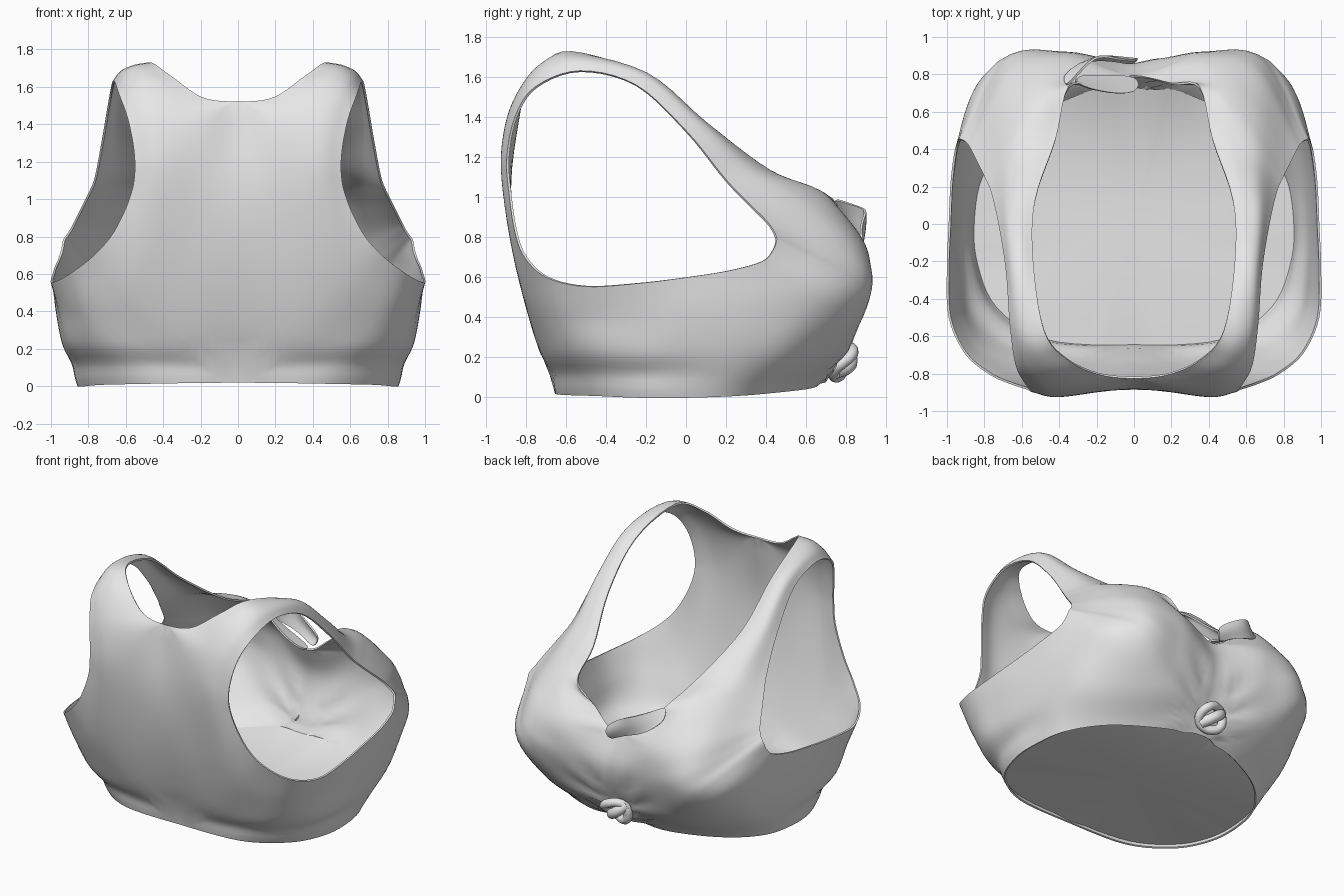
import bpy, bmesh, math
from mathutils import Vector as V

if "Cube" in bpy.data.objects:
    bpy.data.objects.remove(bpy.data.objects["Cube"])

cloth = bpy.data.materials.new("grey_cloth")
cloth.diffuse_color = (0.8, 0.8, 0.8, 1)
cloth.use_nodes = True
cloth.node_tree.nodes["Principled BSDF"].inputs["Base Color"].default_value = cloth.diffuse_color

# Guide loops of one half, running underarm > front > shoulder > back
armhole_edge = [
    (.985, 0, .6), (.975, .22, .635), (.955, .38, .68), (.94, .43, .73), (.93, .45, .78),
    (.91, .445, .81), (.89, .43, .84), (.87, .4, .88), (.83, .32, .96), (.79, .24, 1.04),
    (.76, .17, 1.12), (.72, 0, 1.33), (.68, -.25, 1.56), (.66, -.53, 1.63), (.63, -.75, 1.55),
    (.58, -.85, 1.4), (.55, -.89, 1.2), (.57, -.88, 1.03), (.66, -.85, .83), (.77, -.8, .7),
    (.9, -.69, .6), (.985, -.5, .556), (.995, -.25, .57)]
inner_guide = [
    (.97, 0, .42), (.95, .3, .44), (.9, .55, .47), (.83, .74, .5), (.74, .85, .54),
    (.69, .88, .6), (.67, .865, .69), (.66, .79, .82), (.66, .63, .96), (.66, .47, 1.06),
    (.66, .3, 1.16), (.67, .06, 1.38), (.65, -.22, 1.61), (.62, -.55, 1.68), (.57, -.74, 1.62),
    (.48, -.86, 1.47), (.42, -.915, 1.26), (.43, -.91, 1.03), (.5, -.85, .68), (.6, -.77, .45),
    (.82, -.67, .42), (.93, -.48, .4), (.96, -.24, .4)]
outer_guide = [
    (.93, 0, .22), (.9, .3, .22), (.82, .52, .22), (.62, .71, .23), (.42, .82, .28),
    (.37, .89, .45), (.36, .915, .6), (.36, .89, .76), (.46, .77, .93), (.5, .64, 1.04),
    (.53, .4, 1.14), (.6, .1, 1.37), (.6, -.2, 1.62), (.56, -.57, 1.71), (.48, -.74, 1.65),
    (.35, -.84, 1.51), (.2, -.88, 1.37), (.2, -.89, 1.03), (.25, -.83, .6), (.33, -.72, .22),
    (.68, -.65, .22), (.87, -.47, .22), (.92, -.23, .2)]
hem_and_neck = [
    (.85, 0, 0), (.8, .25, .01), (.62, .47, .03), (.33, .62, .05), (0, .68, .08),
    (0, .76, .2), (0, .86, .5), (0, .79, .73), (.2, .75, .86), (.35, .73, .99),
    (.42, .45, 1.11), (.53, .12, 1.35), (.54, -.2, 1.605), (.48, -.57, 1.725), (.36, -.72, 1.655),
    (.19, -.8, 1.54), (0, -.82, 1.52), (0, -.88, 1.05), (0, -.82, .58), (0, -.65, .02),
    (.45, -.62, .015), (.72, -.45, .01), (.83, -.22, 0)]
CORNERS = (4, 7, 16, 19)      # stations where the boundary meets the centre line
ALONG, ACROSS = 5, 7


def spline(a, b, c, d, t):
    return 0.5 * (2*b + (c-a)*t + (2*a-5*b+4*c-d)*t*t + (3*b-a-3*c+d)*t**3)


def beyond(p, q):
    """Ghost point past p: straight on the centre line, mirrored off it."""
    return 2*p - q if q.x < 1e-4 else V((-q.x, q.y, q.z))


def smooth_loop(pts, corners=()):
    p = [V(q) for q in pts]
    n = len(p)
    out = []
    for i in range(n):
        b, c = p[i], p[(i+1) % n]
        a = beyond(b, c) if i in corners else p[i-1]
        d = beyond(c, b) if (i+1) % n in corners else p[(i+2) % n]
        out += [spline(a, b, c, d, k / ALONG) for k in range(ALONG)]
    return out


def gather(p):
    """Soft pleats fanning out from the knot, and a drawn-in band at the waist."""
    if p.y > 0.25 and p.z < 0.8:
        dx, dz = p.x, p.z - 0.19
        d = math.hypot(dx, dz)
        amp = 0.016 * math.exp(-(d / 0.33)**2) * min(1, d / 0.12)
        p.y += amp * math.sin(11 * math.atan2(dz, dx))
    back = min(1, max(0, (0.2 - p.y) / 0.4))
    pinch = 1 - 0.028 * back * math.exp(-((p.z - 0.12) / 0.06)**2)
    p.x *= pinch
    p.y *= pinch
    return p


def finish(ob, angle=50):
    bpy.ops.object.select_all(action='DESELECT')
    ob.select_set(True)
    bpy.context.view_layer.objects.active = ob
    bpy.ops.object.convert(target='MESH')
    bpy.ops.object.shade_smooth_by_angle(angle=math.radians(angle))


def grid_object(name, rows, closed=False, mirror=False, thick=0.0, subdiv=0):
    bm = bmesh.new()
    vs = [[bm.verts.new(p) for p in r] for r in rows]
    n = len(vs)
    for i in range(n if closed else n - 1):
        a, b = vs[i], vs[(i+1) % n]
        for j in range(len(a) - 1):
            bm.faces.new((a[j], a[j+1], b[j+1], b[j]))
    bmesh.ops.remove_doubles(bm, verts=bm.verts, dist=1e-5)
    me = bpy.data.meshes.new(name)
    bm.to_mesh(me)
    bm.free()
    me.materials.append(cloth)
    ob = bpy.data.objects.new(name, me)
    bpy.context.collection.objects.link(ob)
    if mirror:
        m = ob.modifiers.new("mirror", 'MIRROR')
        m.merge_threshold = 0.002
    if subdiv:
        m = ob.modifiers.new("subdivide", 'SUBSURF')
        m.levels = m.render_levels = subdiv
    if thick:
        m = ob.modifiers.new("thickness", 'SOLIDIFY')
        m.thickness, m.offset = thick, 0
    finish(ob)
    return ob


# Garment shell: rows run from the armhole out to hem, neckline or centre line
loops = [smooth_loop(g) for g in (armhole_edge, inner_guide, outer_guide)]
loops.append(smooth_loop(hem_and_neck, CORNERS))
rows = []
for a, b, c, d in zip(*loops):
    d.x, d.z = max(d.x, 0), max(d.z, 0)
    end = V((-c.x, c.y, c.z)) if d.x < 1e-4 else 2*d - c
    ctrl = [2*a - b, a, b, c, d, end]
    row = [spline(*ctrl[s:s+4], k / ACROSS) for s in range(3) for k in range(ACROSS)] + [d.copy()]
    rows.append([gather(p) for p in row])
grid_object("garment_shell", rows, closed=True, mirror=True, thick=0.012)

# Lower lining that closes the hem and climbs towards the knot
N = len(rows)
hem = [rows[i % N][-2].copy() for i in range(19 * ALONG, N + 4 * ALONG + 1)]
hem[0].x = hem[-1].x = 0
lining = []
for p in hem:
    s = min(1, max(0, (p.y - 0.2) / 0.5))
    edge = V((p.x, p.y + 0.03 * s, p.z + 0.06 * s * s))
    lining.append([V((edge.x*t, edge.y*t, 0.05 + (edge.z - 0.05) * t**2.5))
                   for t in (1, .9, .78, .65, .5, .35, .2, 0)])
grid_object("lower_lining", lining, mirror=True)


# Front knot: interlaced rolled cloth
def rolled_cloth(name, pts, radius, cyclic):
    cu = bpy.data.curves.new(name, 'CURVE')
    cu.dimensions = '3D'
    cu.bevel_depth, cu.bevel_resolution, cu.resolution_u = radius, 3, 6
    cu.use_fill_caps = True
    s = cu.splines.new('BEZIER')
    s.bezier_points.add(len(pts) - 1)
    for bp, p in zip(s.bezier_points, pts):
        bp.co = p
        bp.handle_left_type = bp.handle_right_type = 'AUTO'
    s.use_cyclic_u = cyclic
    cu.materials.append(cloth)
    ob = bpy.data.objects.new(name, cu)
    bpy.context.collection.objects.link(ob)
    finish(ob)


centre = V((0, 0.785, 0.175))
right, up, out = V((1, 0, 0)), V((0, .5, .86)), V((0, .86, -.5))
ring = [centre + right * .09 * math.cos(t) + up * .08 * math.sin(t) + out * .018 * math.sin(2*t)
        for t in (k * math.tau / 10 for k in range(10))]
rolled_cloth("knot_ring", ring, 0.03, True)
curl = [centre + right * x + up * y + out * o for x, y, o in
        ((-.08, .05, -.03), (-.03, .03, .025), (.02, -.01, .03), (.06, -.06, -.01))]
rolled_cloth("knot_centre", curl, 0.036, False)

# Turned-out lip at the bottom of the neckline, with a tuck behind it
lip = [[(-.38, .79, .91), (-.28, .87, .83), (-.18, .88, .8), (-.08, .87, .76), (0, .85, .71)],
       [(-.37, .76, .96), (-.28, .86, .9), (-.2, .9, .88), (-.09, .9, .83), (.02, .89, .76)],
       [(-.36, .73, 1.0), (-.27, .84, .96), (-.19, .91, .94), (-.09, .88, .89), (.02, .87, .81)]]
grid_object("neckline_lip", lip, thick=0.012, subdiv=2)
tuck = [[(-.33, .75, .96), (-.16, .7, .84), (.03, .69, .76)],
        [(-.3, .8, .9), (-.15, .79, .82), (.03, .8, .74)]]
grid_object("neckline_tuck", tuck, thick=0.012, subdiv=2)
